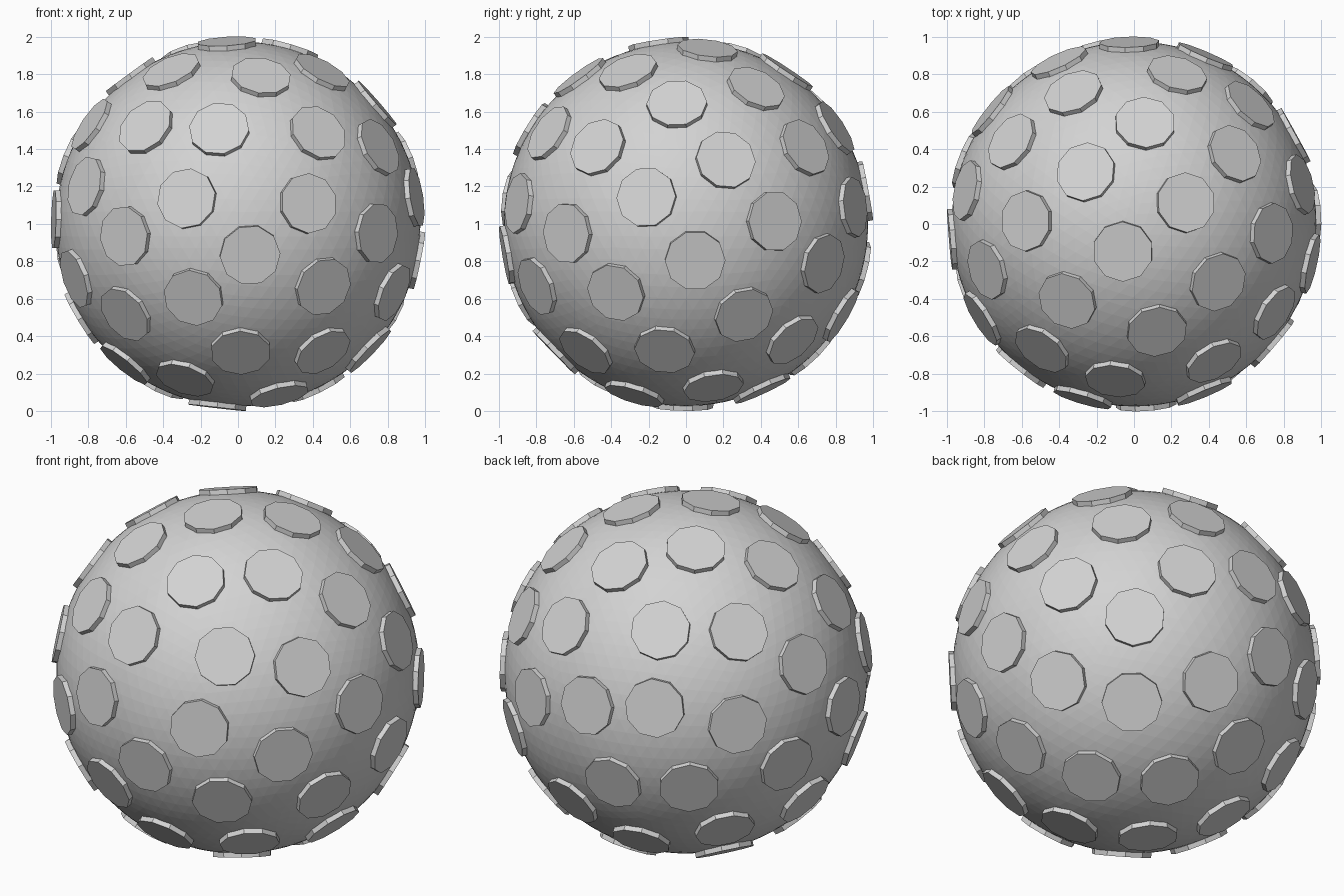
import bpy, bmesh, math
from mathutils import Vector, Matrix

cube = bpy.data.objects.get("Cube")
if cube:
    bpy.data.objects.remove(cube, do_unlink=True)

CORE_RADIUS = 0.974
DISC_TOP = 0.988      # distance from the centre to each disc's outer face
DISC_RADIUS = 0.162
DISC_DEPTH = 0.04
SIDES = 10
COUNT = 60
CENTRE = Vector((0, 0, 1))

grey = bpy.data.materials.new("light_grey")
grey.use_nodes = True
colour = (0.65, 0.65, 0.65, 1)
grey.diffuse_color = colour
grey.node_tree.nodes["Principled BSDF"].inputs["Base Color"].default_value = colour


def mesh_from(bm, name):
    bmesh.ops.recalc_face_normals(bm, faces=bm.faces[:])
    mesh = bpy.data.meshes.new(name)
    bm.to_mesh(mesh)
    bm.free()
    mesh.materials.append(grey)
    return mesh


def add_object(name, mesh, matrix):
    obj = bpy.data.objects.new(name, mesh)
    bpy.context.collection.objects.link(obj)
    obj.matrix_world = matrix


# Faceted ball
bm = bmesh.new()
bmesh.ops.create_icosphere(bm, subdivisions=5, radius=CORE_RADIUS)
add_object("ball_core", mesh_from(bm, "ball_core"), Matrix.Translation(CENTRE))

# One ten-sided disc with a corner on its local y axis, shared by all copies
bm = bmesh.new()
ring = []
for k in range(SIDES):
    a = math.tau * k / SIDES
    ring.append(bm.verts.new((DISC_RADIUS * math.sin(a), DISC_RADIUS * math.cos(a),
                              DISC_TOP - DISC_DEPTH)))
base = bm.faces.new(ring)
top = bmesh.ops.extrude_face_region(bm, geom=[base], use_keep_orig=True)
bmesh.ops.translate(bm, vec=(0, 0, DISC_DEPTH),
                    verts=[v for v in top["geom"] if isinstance(v, bmesh.types.BMVert)])
disc_mesh = mesh_from(bm, "surface_disc")

# Golden spiral of discs running from front to back
front = Vector((0, -1, 0))
for i in range(COUNT):
    along = 1 - 2 * (i + 0.5) / COUNT
    r = math.sqrt(1 - along * along)
    angle = math.pi * (1 + math.sqrt(5)) * (i + 0.5)
    normal = Vector((r * math.cos(angle), -along, r * math.sin(angle)))
    y_axis = (front - normal * front.dot(normal)).normalized()
    x_axis = y_axis.cross(normal)
    turn = Matrix((x_axis, y_axis, normal)).transposed().to_4x4()
    add_object(f"surface_disc_{i + 1}", disc_mesh, Matrix.Translation(CENTRE) @ turn)
